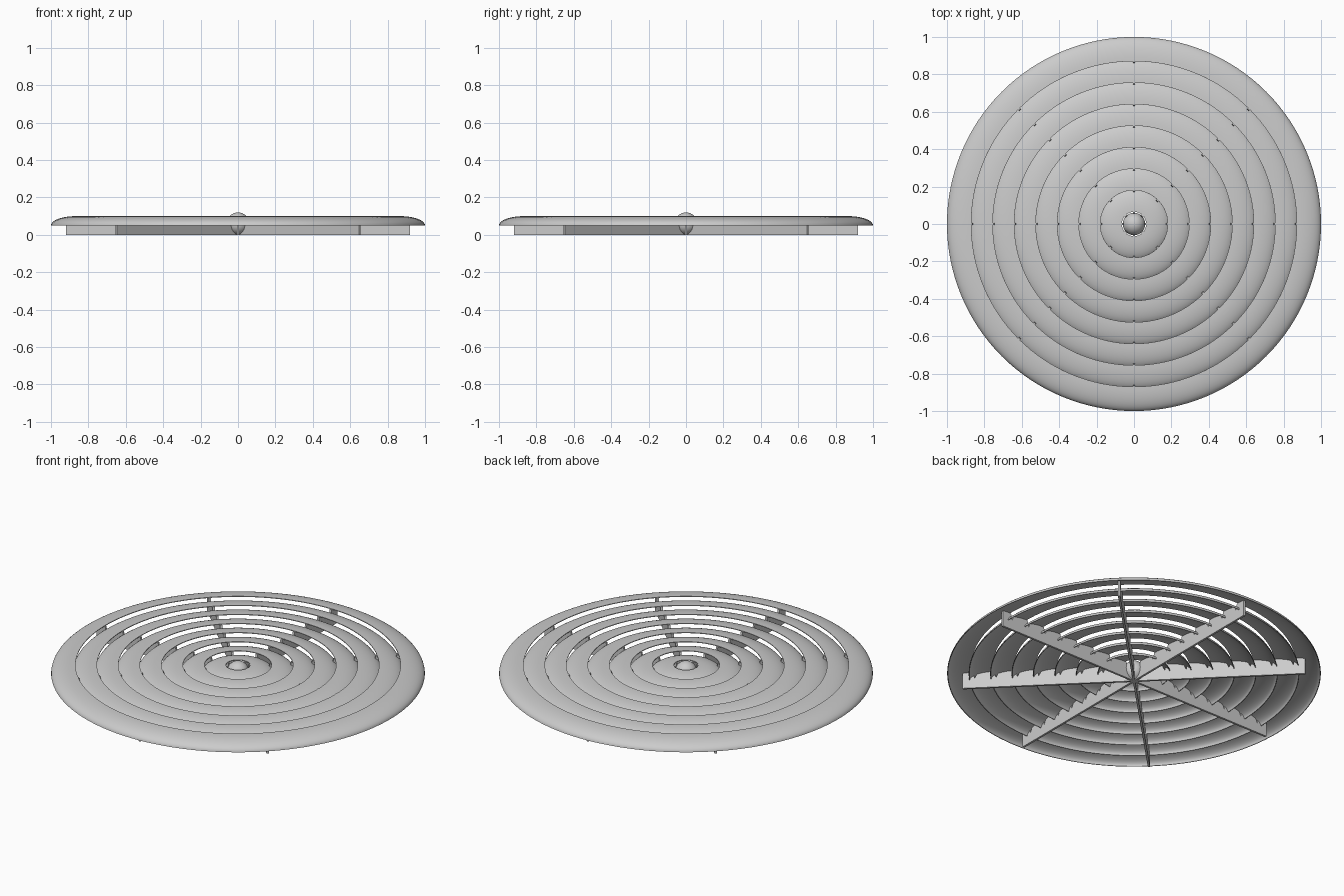
import bpy, bmesh, math
from mathutils import Matrix

cube = bpy.data.objects.get("Cube")
if cube:
    bpy.data.objects.remove(cube, do_unlink=True)

RINGS, PITCH, WIDTH, FIRST = 8, 0.115, 0.13, 0.065   # louvre layout
LOW, RISE, SKIN = 0.05, 0.05, 0.004                  # louvre heights
FIN_END, FIN_THICK, FINS = 0.92, 0.012, 8

grey = bpy.data.materials.new("light_grey")
grey.use_nodes = True
colour = (0.6, 0.6, 0.6, 1)
grey.diffuse_color = colour
grey.node_tree.nodes["Principled BSDF"].inputs["Base Color"].default_value = colour


def finish(name, bm, smooth=True):
    bmesh.ops.recalc_face_normals(bm, faces=bm.faces[:])
    mesh = bpy.data.meshes.new(name)
    bm.to_mesh(mesh)
    bm.free()
    obj = bpy.data.objects.new(name, mesh)
    bpy.context.collection.objects.link(obj)
    mesh.materials.append(grey)
    if smooth:
        bpy.ops.object.select_all(action='DESELECT')
        obj.select_set(True)
        bpy.context.view_layer.objects.active = obj
        bpy.ops.object.shade_smooth_by_angle(angle=math.radians(40))
    return obj


def arc(inner, inset=0.0, steps=10):
    """Quarter ellipse falling from the high inner edge to the low outer edge."""
    for k in range(steps + 1):
        t = math.pi / 2 * k / steps
        yield (inner + (WIDTH - inset) * math.sin(t), LOW + (RISE - inset) * math.cos(t))


# Overlapping domed louvre rings
for i in range(RINGS):
    inner = FIRST + PITCH * i
    profile = list(arc(inner)) + list(arc(inner, SKIN))[::-1]
    bm = bmesh.new()
    verts = [bm.verts.new((r, 0, z)) for r, z in profile]
    edges = [bm.edges.new((verts[k], verts[(k + 1) % len(verts)])) for k in range(len(verts))]
    bmesh.ops.spin(bm, geom=verts + edges, cent=(0, 0, 0), axis=(0, 0, 1),
                   angle=2 * math.pi, steps=128)
    bmesh.ops.remove_doubles(bm, verts=bm.verts[:], dist=0.0001)
    finish(f"louvre_ring_{i + 1}", bm)

# Saw-toothed support fin outline, following the underside of the louvres
outline = [(0, 0), (0, LOW), (FIRST - 0.012, LOW)]
for i in range(RINGS):
    inner = FIRST + PITCH * i
    limit = FIN_END if i == RINGS - 1 else inner + PITCH - 0.014
    outline.append((inner - 0.006, LOW + RISE - 0.003))
    outline += [p for p in arc(inner, SKIN) if inner < p[0] < limit]
    if i < RINGS - 1:
        outline.append((limit, LOW + 0.008))
top_end = LOW + (RISE - SKIN) * math.sqrt(1 - ((FIN_END - inner) / WIDTH) ** 2)
outline += [(FIN_END, top_end), (FIN_END, 0)]

for n in range(FINS):
    bm = bmesh.new()
    face = bm.faces.new([bm.verts.new((r, -FIN_THICK / 2, z)) for r, z in outline])
    grown = bmesh.ops.extrude_face_region(bm, geom=[face])
    moved = [v for v in grown["geom"] if isinstance(v, bmesh.types.BMVert)]
    bmesh.ops.translate(bm, verts=moved, vec=(0, FIN_THICK, 0))
    bmesh.ops.rotate(bm, verts=bm.verts[:], cent=(0, 0, 0),
                     matrix=Matrix.Rotation(2 * math.pi * n / FINS, 3, 'Z'))
    finish(f"support_fin_{n + 1}", bm, smooth=False)

# Centre ball
bm = bmesh.new()
bmesh.ops.create_uvsphere(bm, u_segments=32, v_segments=16, radius=0.06,
                          matrix=Matrix.Translation((0, 0, 0.06)))
finish("centre_ball", bm)
